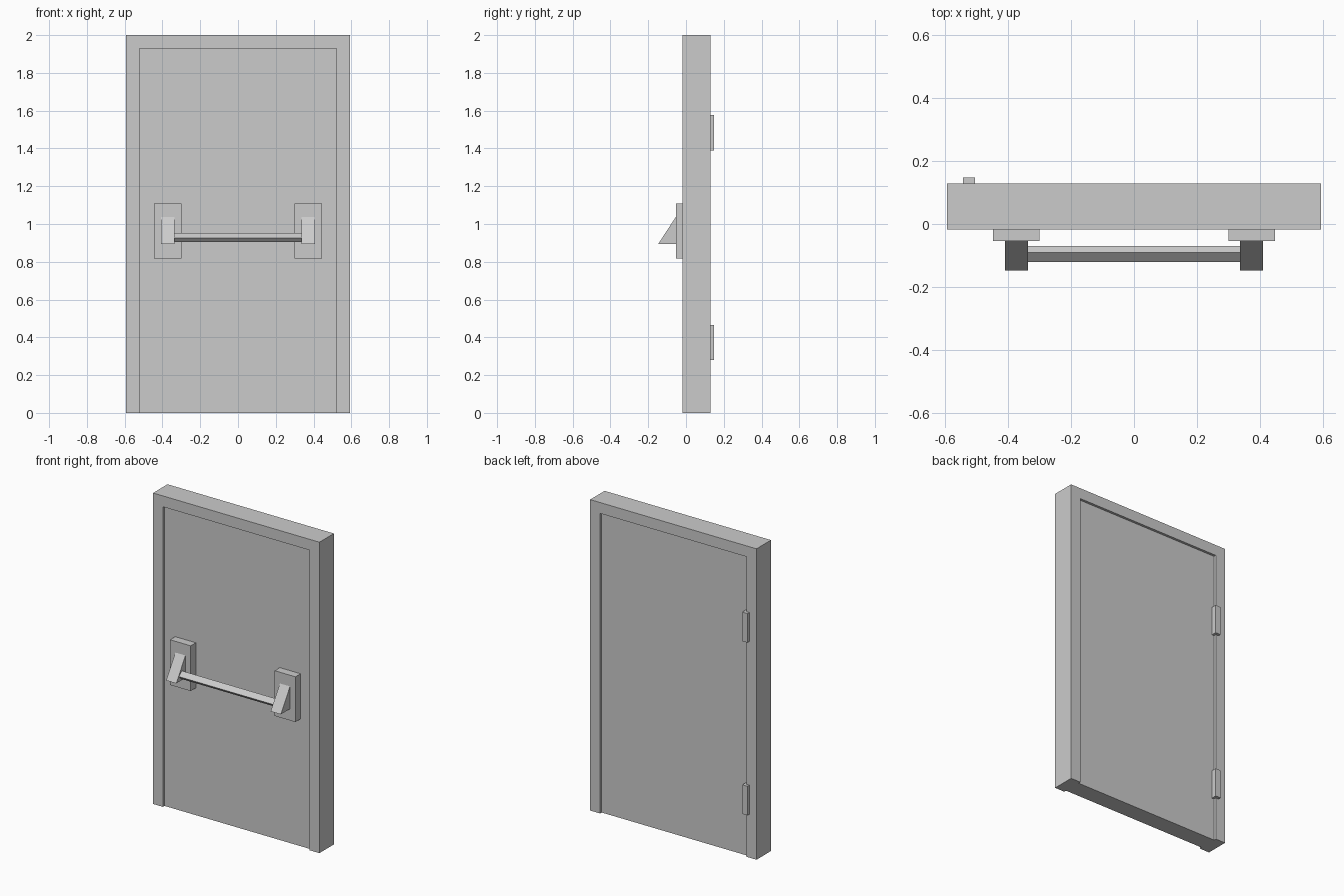
import bpy, bmesh

if "Cube" in bpy.data.objects:
    bpy.data.objects.remove(bpy.data.objects["Cube"])


def extrude_profile(name, pts, axis, a, b):
    """Extrude a closed 2D profile along x (pts = y,z) or y (pts = x,z)."""
    bm = bmesh.new()
    place = (lambda p, d: (d, p[0], p[1])) if axis == 'x' else (lambda p, d: (p[0], d, p[1]))
    face = bm.faces.new([bm.verts.new(place(p, a)) for p in pts])
    ext = bmesh.ops.extrude_face_region(bm, geom=[face])
    verts = [g for g in ext['geom'] if isinstance(g, bmesh.types.BMVert)]
    vec = (b - a, 0, 0) if axis == 'x' else (0, b - a, 0)
    bmesh.ops.translate(bm, verts=verts, vec=vec)
    bmesh.ops.recalc_face_normals(bm, faces=bm.faces)
    mesh = bpy.data.meshes.new(name)
    bm.to_mesh(mesh)
    bm.free()
    ob = bpy.data.objects.new(name, mesh)
    bpy.context.collection.objects.link(ob)
    return ob


def box(name, x, y, z):
    pts = [(x[0], z[0]), (x[1], z[0]), (x[1], z[1]), (x[0], z[1])]
    return extrude_profile(name, pts, 'y', *y)


FRONT, BACK, RECESS = -0.018, 0.129, 0.016
OUT, INN, TOP = 0.592, 0.521, 1.93

# U-shaped door frame
extrude_profile("door_frame", [(-OUT, 0), (-INN, 0), (-INN, TOP), (INN, TOP),
                               (INN, 0), (OUT, 0), (OUT, 2), (-OUT, 2)], 'y', FRONT, BACK)

# Door leaf, recessed on both faces
box("door_leaf", (-INN, INN), (FRONT + RECESS, BACK - RECESS), (0, TOP))

# Hinges on the back
for name, z in (("lower_hinge", (0.279, 0.466)), ("upper_hinge", (1.39, 1.577))):
    box(name, (-0.541, -0.504), (BACK - RECESS, 0.148), z)

# Mounting plates and wedge-shaped brackets
for side, s in (("left", -1), ("right", 1)):
    box(side + "_plate", sorted((s * 0.299, s * 0.446)), (-0.054, FRONT + RECESS), (0.818, 1.109))
    extrude_profile(side + "_bracket", [(-0.054, 0.893), (-0.148, 0.893), (-0.054, 1.037)],
                    'x', *sorted((s * 0.336, s * 0.408)))

# Tilted push bar
extrude_profile("push_bar", [(-0.09, 0.952), (-0.12, 0.926), (-0.099, 0.904), (-0.069, 0.930)],
                'x', -0.337, 0.337)
